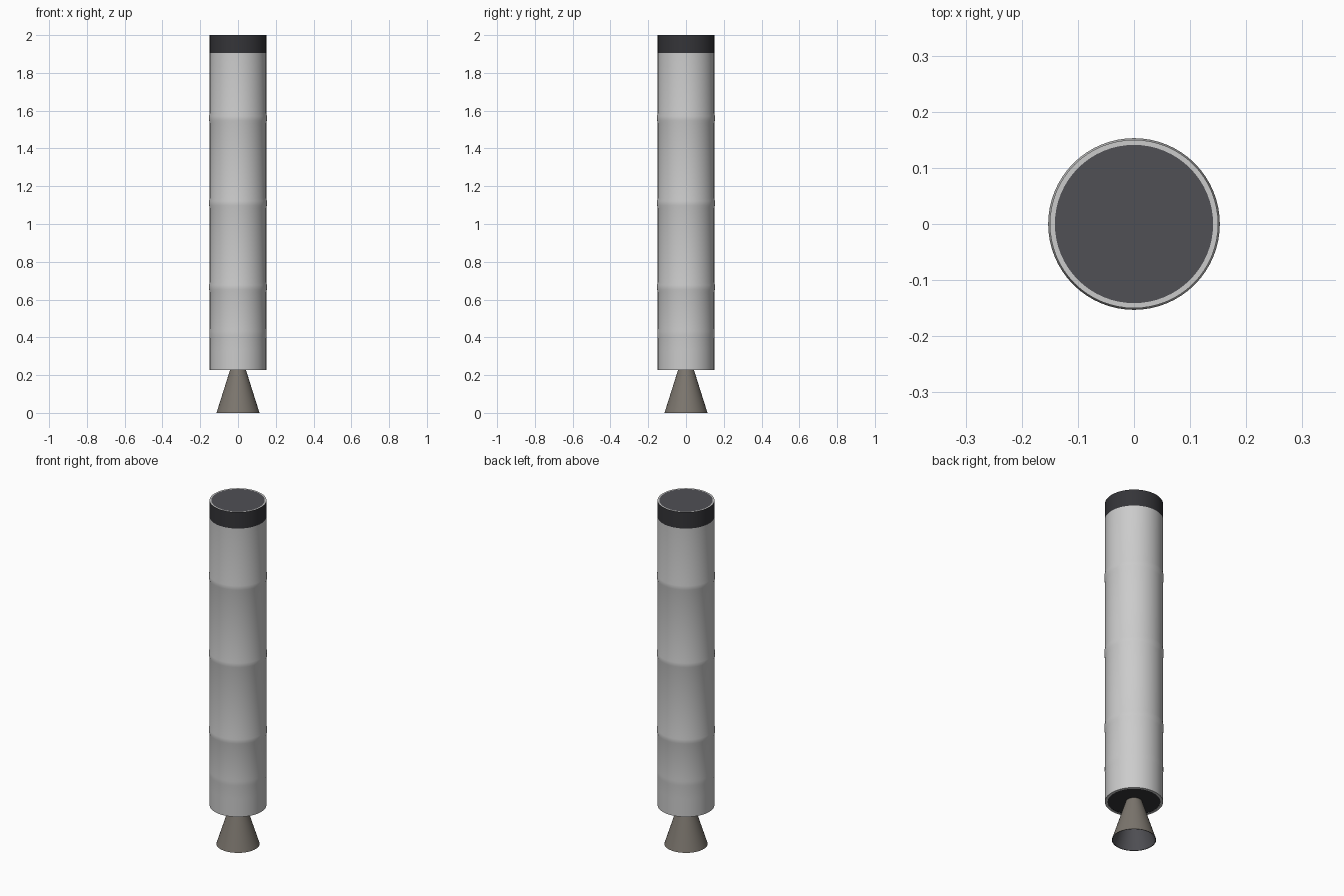
import bpy, bmesh, math

if "Cube" in bpy.data.objects:
    bpy.data.objects.remove(bpy.data.objects["Cube"])

SEG = 64


def material(name, rgb):
    m = bpy.data.materials.new(name)
    m.diffuse_color = (*rgb, 1)
    m.use_nodes = True
    m.node_tree.nodes["Principled BSDF"].inputs["Base Color"].default_value = m.diffuse_color
    return m


DARK = material("dark", (0.035, 0.035, 0.04))
INNER = material("cap_grey", (0.08, 0.08, 0.09))
LIGHT = material("light_grey", (0.62, 0.62, 0.62))
METAL = material("nozzle_metal", (0.2, 0.18, 0.155))


def lathe(name, profile, mat, angle=30):
    """Revolve (radius, z) points around the z axis."""
    bm = bmesh.new()
    verts = [bm.verts.new((r, 0, z)) for r, z in profile]
    edges = [bm.edges.new(p) for p in zip(verts, verts[1:])]
    bmesh.ops.spin(bm, geom=verts + edges, axis=(0, 0, 1), cent=(0, 0, 0),
                   angle=math.tau, steps=SEG, use_merge=True)
    bmesh.ops.remove_doubles(bm, verts=bm.verts, dist=1e-5)
    bmesh.ops.recalc_face_normals(bm, faces=bm.faces)
    me = bpy.data.meshes.new(name)
    bm.to_mesh(me)
    bm.free()
    ob = bpy.data.objects.new(name, me)
    bpy.context.collection.objects.link(ob)
    me.materials.append(mat)
    bpy.ops.object.select_all(action='DESELECT')
    ob.select_set(True)
    bpy.context.view_layer.objects.active = ob
    bpy.ops.object.shade_smooth_by_angle(angle=math.radians(angle))
    return ob


# Casing with slightly raised segment joints
R = 0.15
casing = [(0.136, 0.226), (R, 0.226), (R, 0.33)]
for z, bump in ((0.42, 0.001), (0.665, 0.003), (1.11, 0.003), (1.56, 0.003)):
    casing += [(R, z - 0.025), (R + bump, z - 0.012),
               (R + bump, z + 0.012), (R, z + 0.025)]
casing.append((R, 1.905))
lathe("casing", casing, LIGHT)

# Dark top band, its pale rim and the end cap
lathe("top_band", [(R, 1.905), (R, 2.0)], DARK)
lathe("top_rim", [(R, 2.0), (0.141, 2.0)], LIGHT)
lathe("top_cap", [(0.141, 2.0), (0, 2.0)], INNER)

# Base plate
lathe("base_plate", [(0.136, 0.228), (0, 0.228)], DARK)

# Open hollow nozzle
lathe("nozzle", [(0.042, 0.228), (0.079, 0.11), (0.114, 0.0)], METAL)
lathe("nozzle_lining", [(0.114, 0.0), (0.111, 0.0), (0.076, 0.11), (0.039, 0.226)], INNER)
